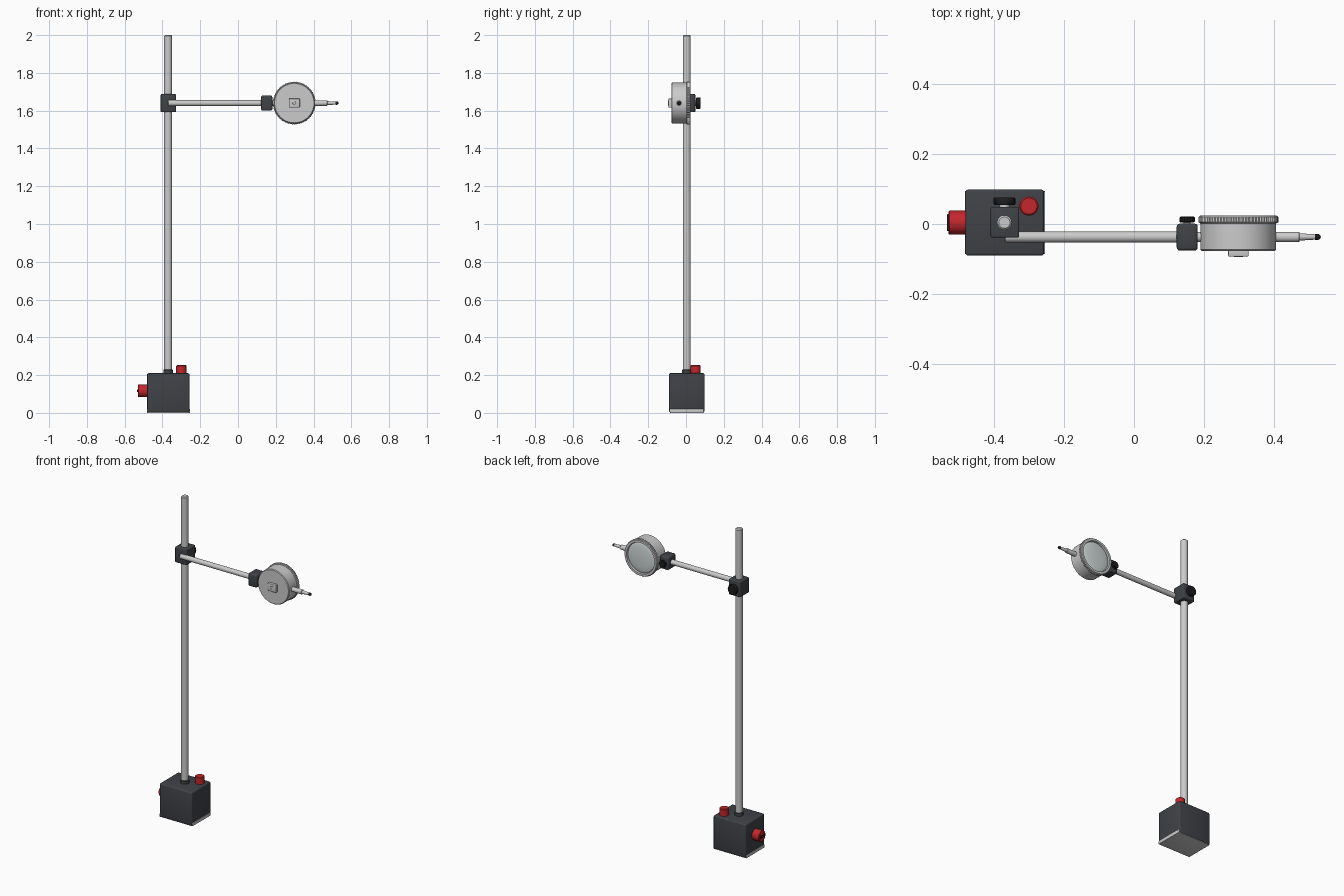
import bpy, bmesh, math
from mathutils import Vector

if "Cube" in bpy.data.objects:
    bpy.data.objects.remove(bpy.data.objects["Cube"])


def material(name, rgb):
    m = bpy.data.materials.new(name)
    m.diffuse_color = (*rgb, 1)
    m.use_nodes = True
    m.node_tree.nodes["Principled BSDF"].inputs["Base Color"].default_value = m.diffuse_color
    return m


DARK = material("dark_paint", (0.05, 0.055, 0.063))
BLACK = material("black", (0.012, 0.012, 0.014))
RED = material("red", (0.55, 0.02, 0.025))
GLASS = material("glass", (0.62, 0.68, 0.68))


def finish(name, bm, mat):
    bmesh.ops.recalc_face_normals(bm, faces=bm.faces)
    me = bpy.data.meshes.new(name)
    bm.to_mesh(me)
    bm.free()
    ob = bpy.data.objects.new(name, me)
    bpy.context.collection.objects.link(ob)
    if mat:
        me.materials.append(mat)
    bpy.ops.object.select_all(action='DESELECT')
    ob.select_set(True)
    bpy.context.view_layer.objects.active = ob
    bpy.ops.object.shade_smooth_by_angle(angle=math.radians(35))
    return ob


def box(name, lo, hi, mat=None, bevel=0.006):
    """Box between two corners with rounded edges."""
    bm = bmesh.new()
    bmesh.ops.create_cube(bm, size=1)
    for v in bm.verts:
        v.co = Vector([lo[i] + (v.co[i] + 0.5) * (hi[i] - lo[i]) for i in range(3)])
    if bevel:
        bmesh.ops.bevel(bm, geom=bm.edges[:], offset=bevel, segments=3,
                        profile=0.5, affect='EDGES')
    return finish(name, bm, mat)


def lathe(name, profile, origin, axis, mat=None, seg=48, knurl=0.0):
    """Spin (radius, height) points round an axis; knurl cuts in every other column."""
    q = Vector((0, 0, 1)).rotation_difference(Vector(axis))
    bm = bmesh.new()
    rmax = max(r for r, h in profile)
    rings = []
    for r, h in profile:
        ring = []
        for i in range(seg if r > 0 else 1):
            a = 2 * math.pi * i / seg
            rr = r - knurl if (r > rmax - 1e-6 and i % 2) else r
            p = Vector((rr * math.cos(a), rr * math.sin(a), h))
            ring.append(bm.verts.new(Vector(origin) + q @ p))
        rings.append(ring)
    for a, b in zip(rings, rings[1:]):
        for i in range(seg):
            j = (i + 1) % seg
            if len(a) == 1:
                bm.faces.new((a[0], b[i], b[j]))
            elif len(b) == 1:
                bm.faces.new((a[i], a[j], b[0]))
            else:
                bm.faces.new((a[i], a[j], b[j], b[i]))
    return finish(name, bm, mat)


def rod(name, r, h, origin, axis, mat=None, seg=48, c=0.003, knurl=0.0):
    """Cylinder with small chamfers."""
    return lathe(name, [(0, 0), (r - c, 0), (r, c), (r, h - c), (r - c, h), (0, h)],
                 origin, axis, mat, seg, knurl)


X, Y, Z, BACK, LEFT = (1, 0, 0), (0, 1, 0), (0, 0, 1), (0, -1, 0), (-1, 0, 0)
PX, PY = -0.37, 0.004      # post position
AY, AZ = -0.037, 1.64      # arm line
DX = 0.298                 # dial centre

# magnetic base with steel sole plate, switch and button
box("magnetic_base", (-0.481, -0.09, 0.003), (-0.257, 0.098, 0.21), DARK, 0.007)
box("sole_plate", (-0.483, -0.086, 0), (-0.254, 0.094, 0.02), None, 0.002)
rod("switch_knob", 0.034, 0.052, (-0.478, PY, 0.117), LEFT, RED)
box("switch_pointer", (-0.534, PY - 0.024, 0.11), (-0.526, PY + 0.024, 0.124), BLACK, 0.002)
rod("release_button", 0.027, 0.048, (-0.30, 0.051, 0.205), Z, RED, c=0.004)

# post
rod("post", 0.021, 1.80, (PX, PY, 0.20), Z, c=0.005)
rod("post_collar", 0.025, 0.025, (PX, PY, 0.205), Z, DARK)

# post clamp and arm
box("post_clamp", (-0.409, -0.039, 1.592), (-0.328, 0.049, 1.688), DARK, 0.005)
rod("post_clamp_screw", 0.014, 0.02, (PX, 0.042, AZ), Y)
rod("post_clamp_knob", 0.031, 0.022, (PX, 0.054, AZ), Y, BLACK, 40, knurl=0.002)
rod("arm", 0.0155, 0.53, (PX, AY, AZ), X)

# gauge clamp
box("gauge_clamp", (0.122, -0.076, 1.60), (0.182, 0.001, 1.68), DARK, 0.009)
rod("gauge_clamp_screw", 0.01, 0.012, (0.152, -0.006, AZ), Y, c=0.001)
rod("gauge_clamp_knob", 0.022, 0.017, (0.152, 0.004, AZ), Y, BLACK, 32, knurl=0.0015)
rod("gauge_neck", 0.014, 0.03, (0.175, AY, AZ), X)

# dial gauge
rod("gauge_body", 0.108, 0.086, (DX, 0.009, AZ), BACK, seg=96, c=0.004)
lathe("gauge_bezel", [(0.095, 0.002), (0.109, 0.002), (0.114, 0.005), (0.114, 0.02),
                      (0.109, 0.024), (0.096, 0.024), (0.093, 0.014), (0.095, 0.002)],
      (DX, 0, AZ), Y, None, 144, 0.003)
dome = [(0.0945 * math.cos(a), 0.012 + 0.011 * math.sin(a))
        for a in [math.pi / 2 * i / 8 for i in range(8)]]
lathe("gauge_glass", [(0, 0.008), (0.0945, 0.008)] + dome + [(0, 0.023)],
      (DX, 0, AZ), Y, GLASS, 96)
box("rear_lug", (DX - 0.029, -0.093, AZ - 0.024), (DX + 0.029, -0.07, AZ + 0.024), None, 0.003)
lathe("rear_lug_screw", [(0, 0), (0.013, 0), (0.013, 0.0015), (0.009, 0.0015),
                         (0.008, 0.0006), (0, 0.0006)], (DX, -0.0927, AZ), BACK)

# stem, plunger and contact tip
rod("stem", 0.0145, 0.075, (0.398, AY, AZ), X, c=0.002)
lathe("plunger", [(0, 0), (0.0105, 0), (0.0075, 0.047), (0, 0.047)], (0.471, AY, AZ), X)
lathe("contact_tip", [(0, 0), (0.0085, 0), (0.009, 0.006), (0.0075, 0.012),
                      (0.004, 0.0155), (0, 0.0165)], (0.517, AY, AZ), X, BLACK)
